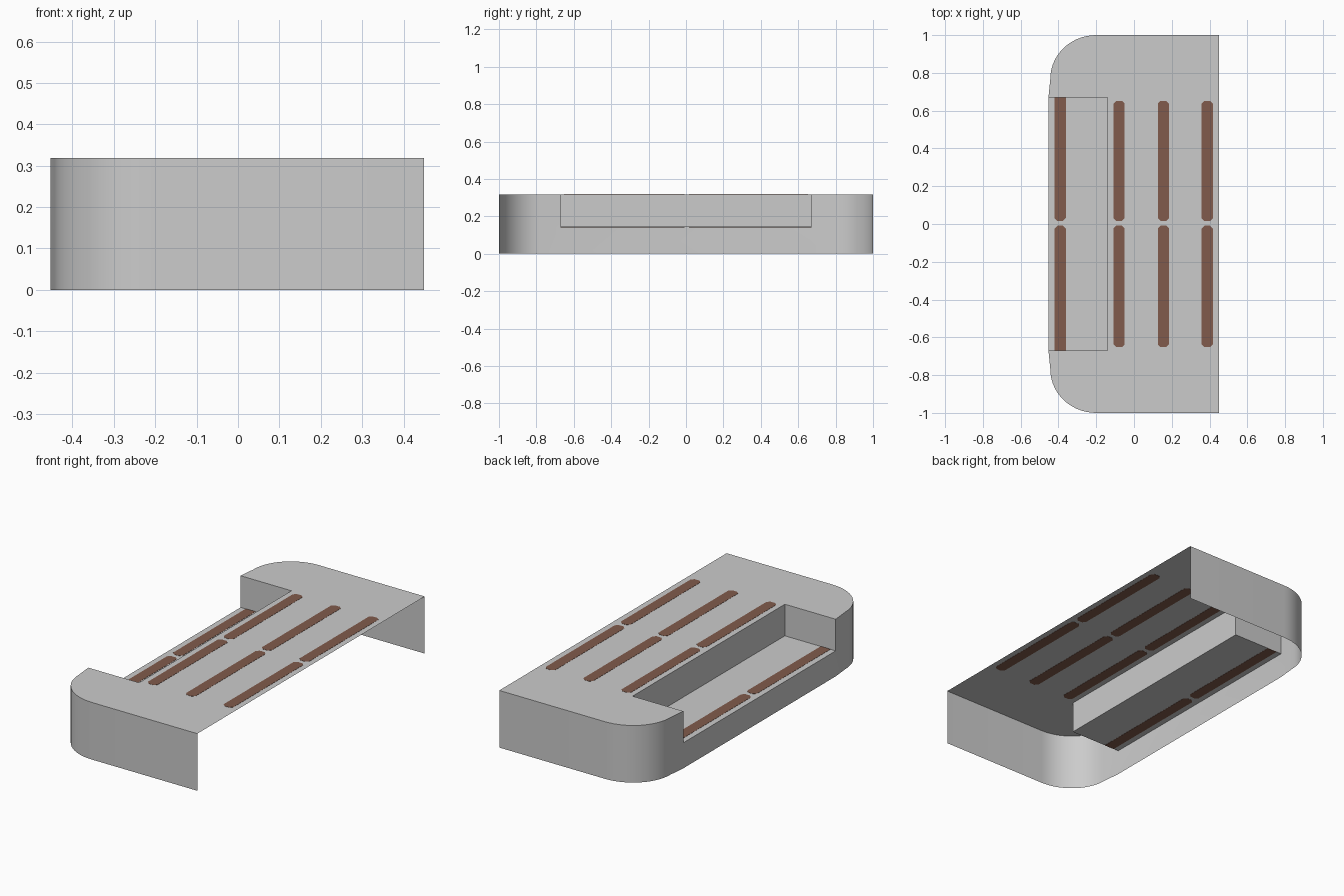
import bpy, math

if "Cube" in bpy.data.objects:
    bpy.data.objects.remove(bpy.data.objects["Cube"])

H, FLOOR = 0.318, 0.142      # top height, recess floor height
NX, NY = -0.14, 0.67         # recess inner edge and half length
BX, FX = -0.453, 0.45        # closed edge and open edge


def material(name, rgb):
    m = bpy.data.materials.new(name)
    m.diffuse_color = (*rgb, 1)
    m.use_nodes = True
    m.node_tree.nodes["Principled BSDF"].inputs["Base Color"].default_value = m.diffuse_color
    return m


grey = material("light grey", (0.6, 0.6, 0.6))
brown = material("brown", (0.22, 0.105, 0.072))


def mesh(name, verts, faces, mat, smooth=False):
    me = bpy.data.meshes.new(name)
    me.from_pydata(verts, [], faces)
    me.materials.append(mat)
    ob = bpy.data.objects.new(name, me)
    bpy.context.collection.objects.link(ob)
    if smooth:
        bpy.ops.object.select_all(action='DESELECT')
        ob.select_set(True)
        bpy.context.view_layer.objects.active = ob
        bpy.ops.object.shade_smooth_by_angle(angle=math.radians(40))
    return ob


# rounded outline of the half at +y, from the open edge to the recess
N = 14
half = [(FX, 1.0)]
for i in range(N + 1):
    a = math.pi / 2 * i / N
    half.append((-0.2 - 0.243 * math.sin(a), 0.77 + 0.23 * math.cos(a)))
half.append((BX, NY))
path = [(x, -y) for x, y in half] + half[::-1]
n = len(path)

# outer wall: open on the +x side and underneath, lowered along the recess
levels = (0, FLOOR, H)
verts = [(x, y, z) for x, y in path for z in levels]
faces = []
for i in range(n - 1):
    for k in range(2):
        if k == 1 and i == len(half) - 1:
            continue
        a, b = i * 3 + k, (i + 1) * 3 + k
        faces.append((a, a + 1, b + 1, b))
mesh("outer_wall", verts, faces, grey, True)

# top sheet: two rounded ends and the panel between them
top = [(x, y, H) for x, y in half] + [(NX, NY, H), (FX, NY, H)]
m = len(top)
verts = top + [(x, -y, z) for x, y, z in top]
faces = [tuple(range(m)), tuple(range(2 * m - 1, m - 1, -1)),
         (m - 2, 2 * m - 2, 2 * m - 1, m - 1)]
mesh("top_sheet", verts, faces, grey)

# recess floor and its three walls
verts = [(x, y, z) for z in (FLOOR, H)
         for x, y in ((BX, -NY), (NX, -NY), (NX, NY), (BX, NY))]
mesh("recess", verts, [(0, 1, 2, 3), (0, 4, 5, 1), (1, 5, 6, 2), (2, 6, 7, 3)], grey)


# painted stripes, visible from above and below
def stripe(name, x, y0, y1, z, c0, c1):
    w, t = 0.03, 0.001
    ring = [(x - w + c0, y0), (x + w - c0, y0), (x + w, y0 + c0), (x + w, y1 - c1),
            (x + w - c1, y1), (x - w + c1, y1), (x - w, y1 - c1), (x - w, y0 + c0)]
    v = [(p, q, z + s) for s in (-t, t) for p, q in ring]
    f = [tuple(range(7, -1, -1)), tuple(range(8, 16))]
    f += [(i, (i + 1) % 8, (i + 1) % 8 + 8, i + 8) for i in range(8)]
    mesh(name, v, f, brown)


C, S = 0.015, 0.001
for x, z, end, c in ((-0.391, FLOOR, NY, S), (-0.079, H, 0.652, C),
                     (0.156, H, 0.652, C), (0.388, H, 0.652, C)):
    stripe("stripe_back", x, 0.016, end, z, C, c)
    stripe("stripe_front", x, -end, -0.009, z, c, C)
